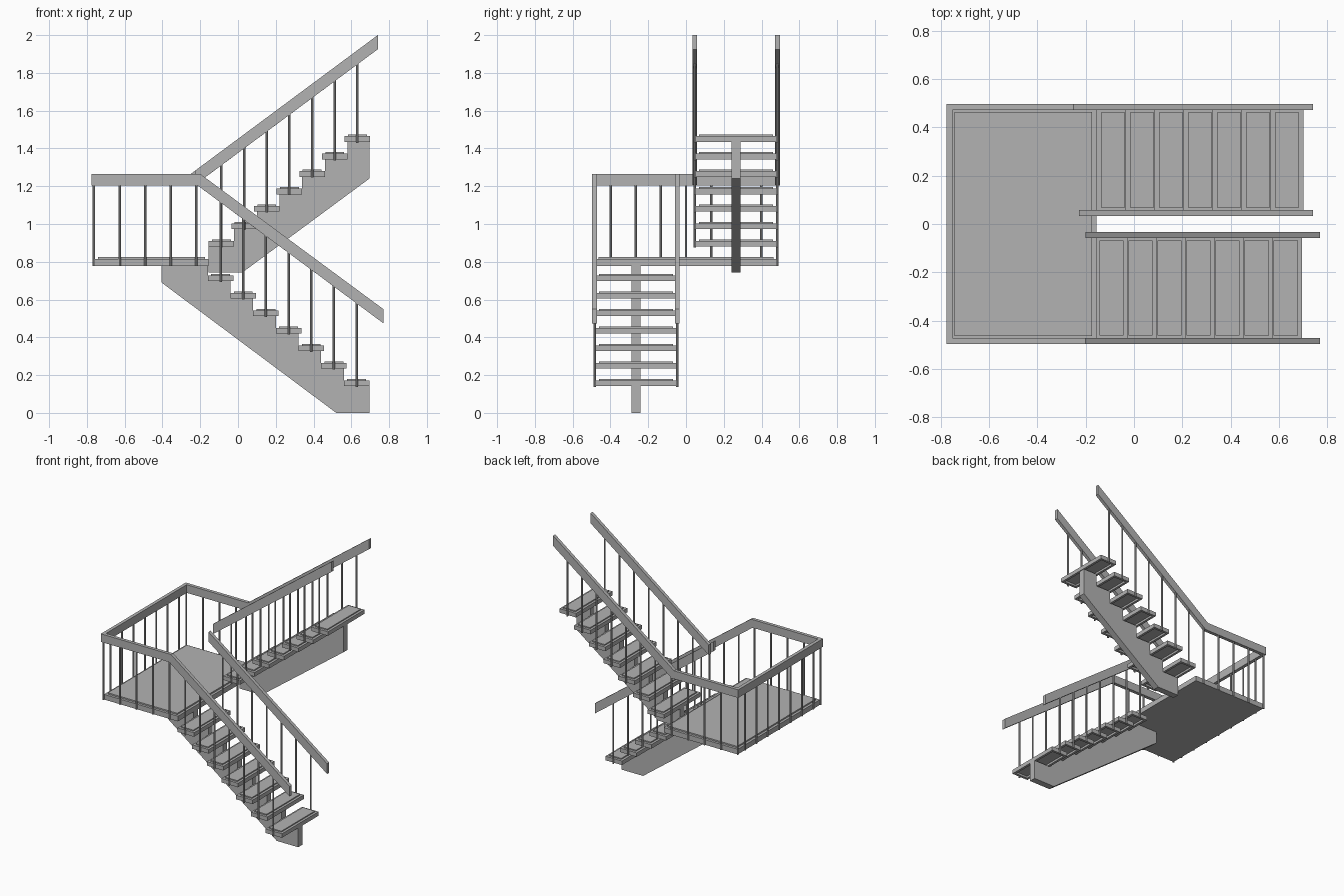
import bpy
import bmesh
from mathutils import Matrix, Vector

cube = bpy.data.objects.get("Cube")
if cube:
    bpy.data.objects.remove(cube, do_unlink=True)

grey = bpy.data.materials.new("light_grey")
grey.use_nodes = True
colour = (0.45, 0.45, 0.45, 1)
grey.diffuse_color = colour
grey.node_tree.nodes["Principled BSDF"].inputs["Base Color"].default_value = colour

STEPS, RUN, RISE = 7, 0.12, 0.0925
FLIGHT_Y = 0.265          # centre line of each flight
RAIL_Y = 0.219            # rail offset from that line
OUTER_Y = FLIGHT_Y + RAIL_Y
INNER_Y = FLIGHT_Y - RAIL_Y
SLOPE = 0.742
RAIL_LOW, RAIL_HIGH = 1.205, 1.265
SLAB_BOTTOM, SLAB_TOP = 0.777, 0.815
BACK_X = -0.7625


def finish(name, bm):
    bmesh.ops.recalc_face_normals(bm, faces=bm.faces)
    mesh = bpy.data.meshes.new(name)
    bm.to_mesh(mesh)
    bm.free()
    mesh.materials.append(grey)
    obj = bpy.data.objects.new(name, mesh)
    bpy.context.collection.objects.link(obj)
    return obj


def add_box(bm, low, high):
    low, high = Vector(low), Vector(high)
    matrix = Matrix.Translation((low + high) / 2) @ Matrix.Diagonal((*(high - low), 1))
    bmesh.ops.create_cube(bm, size=1, matrix=matrix)


def slab(name, low, high, border, raised, recess=0):
    """Plate with a raised panel on top and an optional recess below."""
    bm = bmesh.new()
    add_box(bm, low, high)
    bm.normal_update()
    for side, shift in ((1, raised), (-1, recess)):
        if shift:
            face = next(f for f in bm.faces if f.normal.z * side > 0.9)
            bmesh.ops.inset_region(bm, faces=[face], thickness=border)
            new = bmesh.ops.extrude_discrete_faces(bm, faces=[face])["faces"]
            bmesh.ops.translate(bm, verts=new[0].verts, vec=(0, 0, shift))
    return finish(name, bm)


def side_profile(name, points, y, width):
    """Extrude an x-z outline across y."""
    bm = bmesh.new()
    face = bm.faces.new([bm.verts.new((x, y - width / 2, z)) for x, z in points])
    new = bmesh.ops.extrude_face_region(bm, geom=[face])["geom"]
    verts = [v for v in new if isinstance(v, bmesh.types.BMVert)]
    bmesh.ops.translate(bm, verts=verts, vec=(0, width, 0))
    return finish(name, bm)


def balusters(name, rods):
    bm = bmesh.new()
    for x, y, low, high in rods:
        bmesh.ops.create_cone(bm, cap_ends=True, segments=8, radius1=0.0065,
                              radius2=0.0065, depth=high - low,
                              matrix=Matrix.Translation((x, y, (low + high) / 2)))
    return finish(name, bm)


def lower_rail_z(x):
    return 0.474 + SLOPE * (0.77 - x)


def upper_rail_z(x):
    return 1.925 - SLOPE * (0.74 - x)


# Treads and their balusters
flights = (("lower", -FLIGHT_Y, 0.6275, -RUN, 0.142, lower_rail_z),
           ("upper", FLIGHT_Y, -0.0875, RUN, 0.88, upper_rail_z))
for label, y, start, run, base, rail_z in flights:
    rods = []
    for i in range(STEPS):
        x, z = start + run * i, base + RISE * i
        slab(f"{label}_tread_{i + 1}", (x - 0.0675, y - 0.214, z),
             (x + 0.0675, y + 0.214, z + 0.03), 0.025, 0.008, 0.015)
        rods += [(x, y + s * RAIL_Y, z - 0.005, rail_z(x) + 0.01) for s in (-1, 1)]
    balusters(f"{label}_flight_balusters", rods)

# Central stepped stringers
lower = [(0.52, 0), (0.695, 0)]
upper = [(0.695, 1.24), (0.024, 0.744), (-0.155, 0.744)]
for i in range(STEPS):
    x = 0.695 if i == 0 else 0.68 - RUN * i
    z = 0.144 + RISE * i
    lower += [(x, z), (0.68 - RUN * (i + 1), z)]
    x = -0.155 if i == 0 else -0.14 + RUN * i
    z = 0.882 + RISE * i
    upper += [(x, z), (min(-0.14 + RUN * (i + 1), 0.695), z)]
lower += [(-0.16, SLAB_BOTTOM), (-0.405, SLAB_BOTTOM), (-0.405, 0.69)]
side_profile("lower_stringer", lower, -FLIGHT_Y, 0.048)
side_profile("upper_stringer", upper, FLIGHT_Y, 0.048)

# Landing platform
slab("landing", (-0.76, -0.481, SLAB_BOTTOM), (-0.155, 0.481, SLAB_TOP), 0.026, 0.01)

# Handrails: outer ones run on around the landing
lower_slope = [(0.77, 0.474), (0.77, 0.549), (-0.2, RAIL_HIGH)]
upper_slope = [(0.74, 1.925), (0.74, 2.0), (-0.25, RAIL_HIGH)]
level_end = [(-0.775, RAIL_HIGH), (-0.775, RAIL_LOW)]
side_profile("lower_outer_handrail",
             level_end + [(-0.215, RAIL_LOW)] + lower_slope, -OUTER_Y, 0.025)
side_profile("upper_outer_handrail",
             level_end + [(-0.23, RAIL_LOW)] + upper_slope, OUTER_Y, 0.025)
side_profile("lower_inner_handrail",
             [(-0.2, lower_rail_z(-0.2))] + lower_slope, -INNER_Y, 0.025)
start_x = -0.227
side_profile("upper_inner_handrail",
             [(start_x, upper_rail_z(start_x))] + upper_slope[:2]
             + [(start_x, upper_rail_z(start_x) + 0.075)], INNER_Y, 0.025)
bm = bmesh.new()
add_box(bm, (-0.775, -OUTER_Y + 0.0125, RAIL_LOW), (-0.75, OUTER_Y - 0.0125, RAIL_HIGH))
finish("landing_back_handrail", bm)

# Landing balusters
rods = [(BACK_X + 0.1355 * i, s * OUTER_Y, SLAB_BOTTOM, RAIL_LOW + 0.01)
        for i in range(5) for s in (-1, 1)]
rods += [(BACK_X, 0.133 * i, SLAB_BOTTOM, RAIL_LOW + 0.01) for i in range(-3, 4)]
balusters("landing_balusters", rods)
